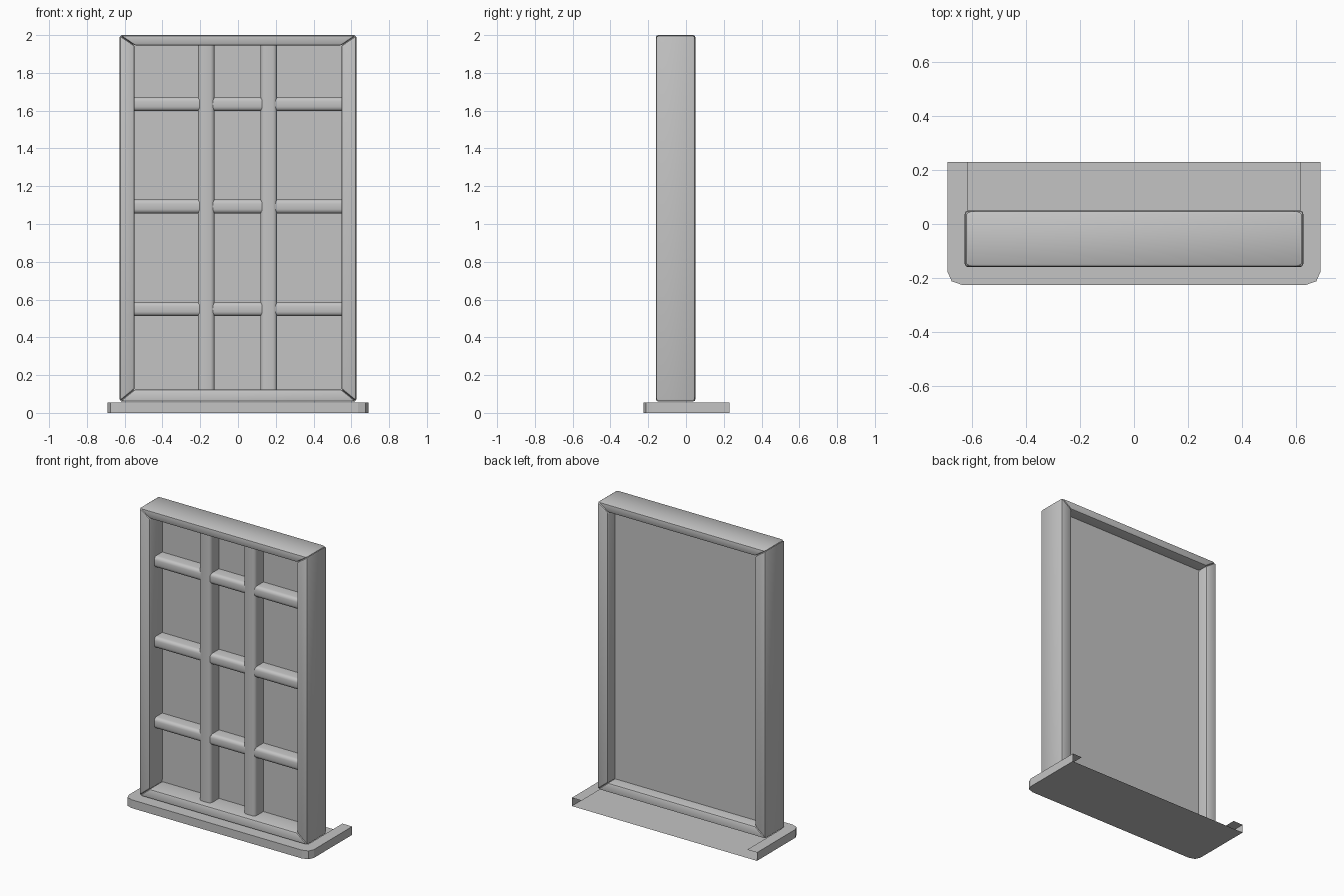
import bpy, bmesh, math

if "Cube" in bpy.data.objects:
    bpy.data.objects.remove(bpy.data.objects["Cube"])

grey = bpy.data.materials.new("plain_grey")
grey.diffuse_color = (0.55, 0.55, 0.55, 1)
grey.use_nodes = True
grey.node_tree.nodes["Principled BSDF"].inputs["Base Color"].default_value = grey.diffuse_color

Y_FRONT, Y_BACK, Y_PANE = -0.16, 0.05, -0.025
HALF, TOP, BOTTOM = 0.627, 2.0, 0.06       # outer frame
IN_X, IN_TOP, IN_BOTTOM = 0.547, 1.945, 0.125  # frame opening


def finish(bm, name, smooth=True):
    mesh = bpy.data.meshes.new(name)
    bm.to_mesh(mesh)
    bm.free()
    obj = bpy.data.objects.new(name, mesh)
    bpy.context.collection.objects.link(obj)
    mesh.materials.append(grey)
    if smooth:
        bpy.ops.object.select_all(action='DESELECT')
        obj.select_set(True)
        bpy.context.view_layer.objects.active = obj
        bpy.ops.object.shade_smooth_by_angle(angle=math.radians(35))
    return obj


def prism(name, outline, y0, y1, bevel, segments, pick):
    """Extrude an x-z outline from y0 to y1 and round the edges chosen by pick."""
    bm = bmesh.new()
    face = bm.faces.new([bm.verts.new((x, y0, z)) for x, z in outline])
    ext = bmesh.ops.extrude_face_region(bm, geom=[face], use_keep_orig=True)
    for v in ext["geom"]:
        if isinstance(v, bmesh.types.BMVert):
            v.co.y = y1
    bmesh.ops.recalc_face_normals(bm, faces=bm.faces[:])
    edges = [e for e in bm.edges if pick(e)]
    bmesh.ops.bevel(bm, geom=edges, offset=bevel, segments=segments,
                    profile=0.5, affect='EDGES', clamp_overlap=True)
    bmesh.ops.recalc_face_normals(bm, faces=bm.faces[:])
    return finish(bm, name)


# Mitred outer frame: four separately rounded bars
outer = [(-HALF, BOTTOM), (HALF, BOTTOM), (HALF, TOP), (-HALF, TOP)]
inner = [(-IN_X, IN_BOTTOM), (IN_X, IN_BOTTOM), (IN_X, IN_TOP), (-IN_X, IN_TOP)]
for i, side in enumerate(("bottom", "right", "top", "left")):
    j = (i + 1) % 4
    prism(f"frame_{side}", [outer[i], outer[j], inner[j], inner[i]],
          Y_FRONT, Y_BACK, 0.013, 2, lambda e: True)


# Glazing bars: only the long front edges are rounded
def glazing_bar(name, x0, x1, z0, z1, y_front, along):
    def pick(e):
        a, b = (v.co for v in e.verts)
        return abs(a[along] - b[along]) > 0.5 and a.y < y_front + 0.001
    prism(name, [(x0, z0), (x1, z0), (x1, z1), (x0, z1)],
          y_front, Y_PANE, 0.022, 3, pick)


for side, x in (("left", -0.168), ("right", 0.163)):
    glazing_bar(f"upright_bar_{side}", x - 0.044, x + 0.044,
                IN_BOTTOM - 0.02, IN_TOP + 0.02, -0.115, 2)
for n, z in enumerate((0.55, 1.093, 1.635)):
    glazing_bar(f"cross_bar_{n + 1}", -IN_X - 0.01, IN_X + 0.01,
                z - 0.037, z + 0.037, -0.11, 0)

# Flat pane
bm = bmesh.new()
bm.faces.new([bm.verts.new((x, Y_PANE, z)) for x, z in
              ((-IN_X - 0.01, IN_BOTTOM - 0.01), (IN_X + 0.01, IN_BOTTOM - 0.01),
               (IN_X + 0.01, IN_TOP + 0.01), (-IN_X - 0.01, IN_TOP + 0.01))])
finish(bm, "pane", smooth=False)

# Hollow sill: open at the back, with a cut-out in its top
right = [(0.635, -0.226), (0.675, -0.212), (0.69, -0.178), (0.69, 0.23)]
rim = [(-x, y) for x, y in reversed(right)] + right
notch = [(0.617, 0.23), (0.617, -0.13), (-0.617, -0.13), (-0.617, 0.23)]
SILL_TOP = 0.056
bm = bmesh.new()
low = [bm.verts.new((x, y, 0)) for x, y in rim]
high = [bm.verts.new((x, y, SILL_TOP)) for x, y in rim]
cut = [bm.verts.new((x, y, SILL_TOP)) for x, y in notch]
bm.faces.new(low[::-1])
bm.faces.new(high + cut)
for i in range(len(rim) - 1):
    bm.faces.new((low[i], low[i + 1], high[i + 1], high[i]))
finish(bm, "sill", smooth=False)
